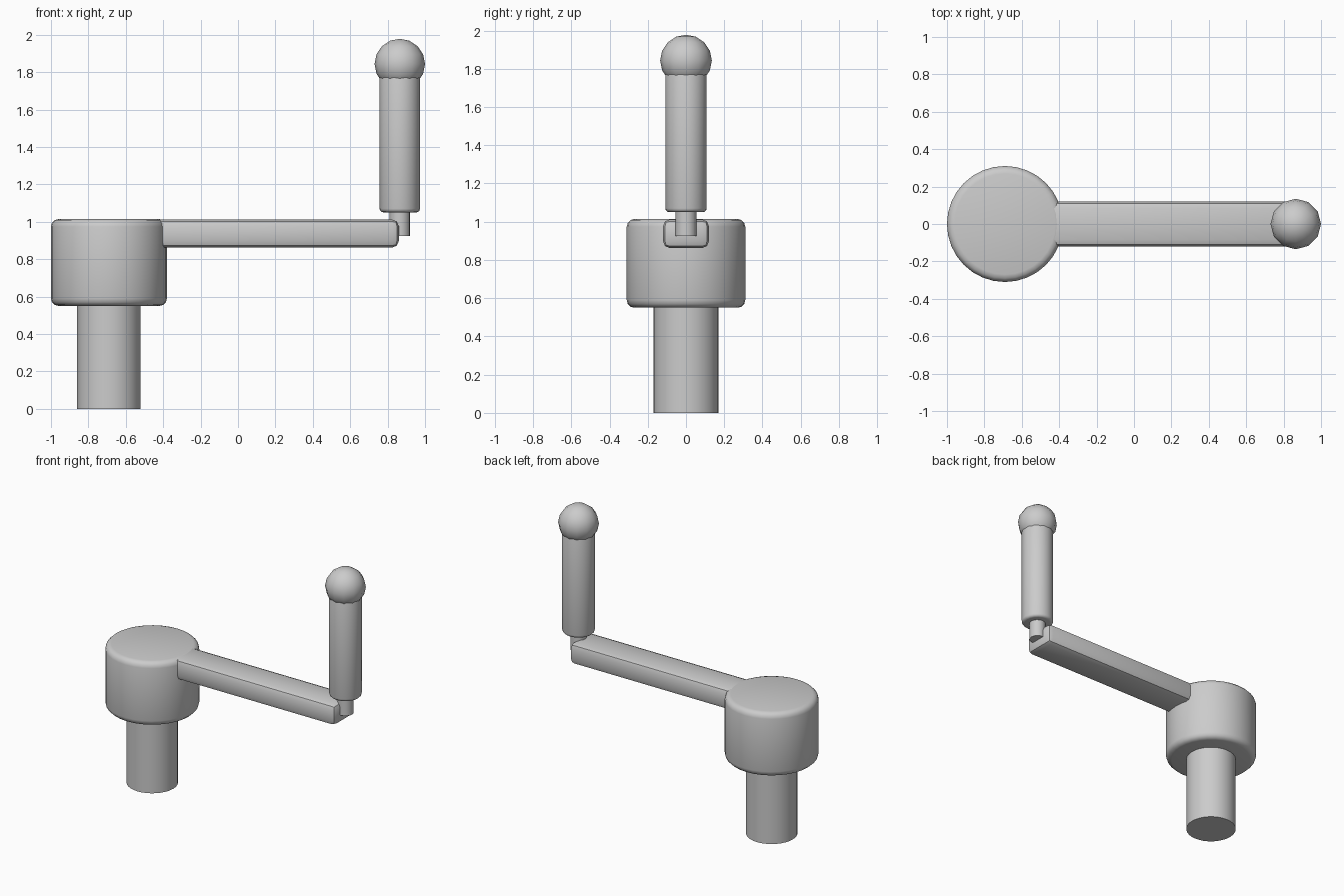
import bpy
from math import radians

if "Cube" in bpy.data.objects:
    bpy.data.objects.remove(bpy.data.objects["Cube"])

HUB_X, GRIP_X = -0.69, 0.865


def finish(name, bevel=0.0, segments=3):
    """Name the active object, round its edges and smooth it."""
    ob = bpy.context.object
    ob.name = name
    if bevel:
        mod = ob.modifiers.new("rounded_edges", "BEVEL")
        mod.width = bevel
        mod.segments = segments
        mod.limit_method = "ANGLE"
        mod.angle_limit = radians(40)
        bpy.ops.object.modifier_apply(modifier=mod.name)
    bpy.ops.object.shade_smooth_by_angle(angle=radians(40))
    return ob


def cylinder(name, x, radius, z0, z1, sides, bevel=0.0):
    bpy.ops.mesh.primitive_cylinder_add(
        vertices=sides, radius=radius, depth=z1 - z0,
        location=(x, 0, (z0 + z1) / 2))
    return finish(name, bevel)


# Vertical shaft and the hub on top of it
cylinder("shaft", HUB_X, 0.17, 0.0, 0.60, 32)
cylinder("hub", HUB_X, 0.31, 0.55, 1.014, 32, 0.04)

# Flat crank arm running from the hub to the handle
x0, x1, z0, z1 = -0.69, 0.86, 0.862, 1.012
bpy.ops.mesh.primitive_cube_add(size=1, location=((x0 + x1) / 2, 0, (z0 + z1) / 2))
bpy.context.object.scale = (x1 - x0, 0.24, z1 - z0)
bpy.ops.object.transform_apply(location=False, rotation=False, scale=True)
finish("crank_arm", 0.036, 2)

# Handle: pin, grip and end knob
cylinder("handle_pin", GRIP_X, 0.055, 0.925, 1.10, 16)
cylinder("handle_grip", GRIP_X, 0.108, 1.05, 1.79, 20, 0.02)
bpy.ops.mesh.primitive_uv_sphere_add(
    segments=12, ring_count=8, radius=0.135, location=(GRIP_X, 0, 1.843))
bpy.ops.object.shade_smooth()
bpy.context.object.name = "handle_knob"
